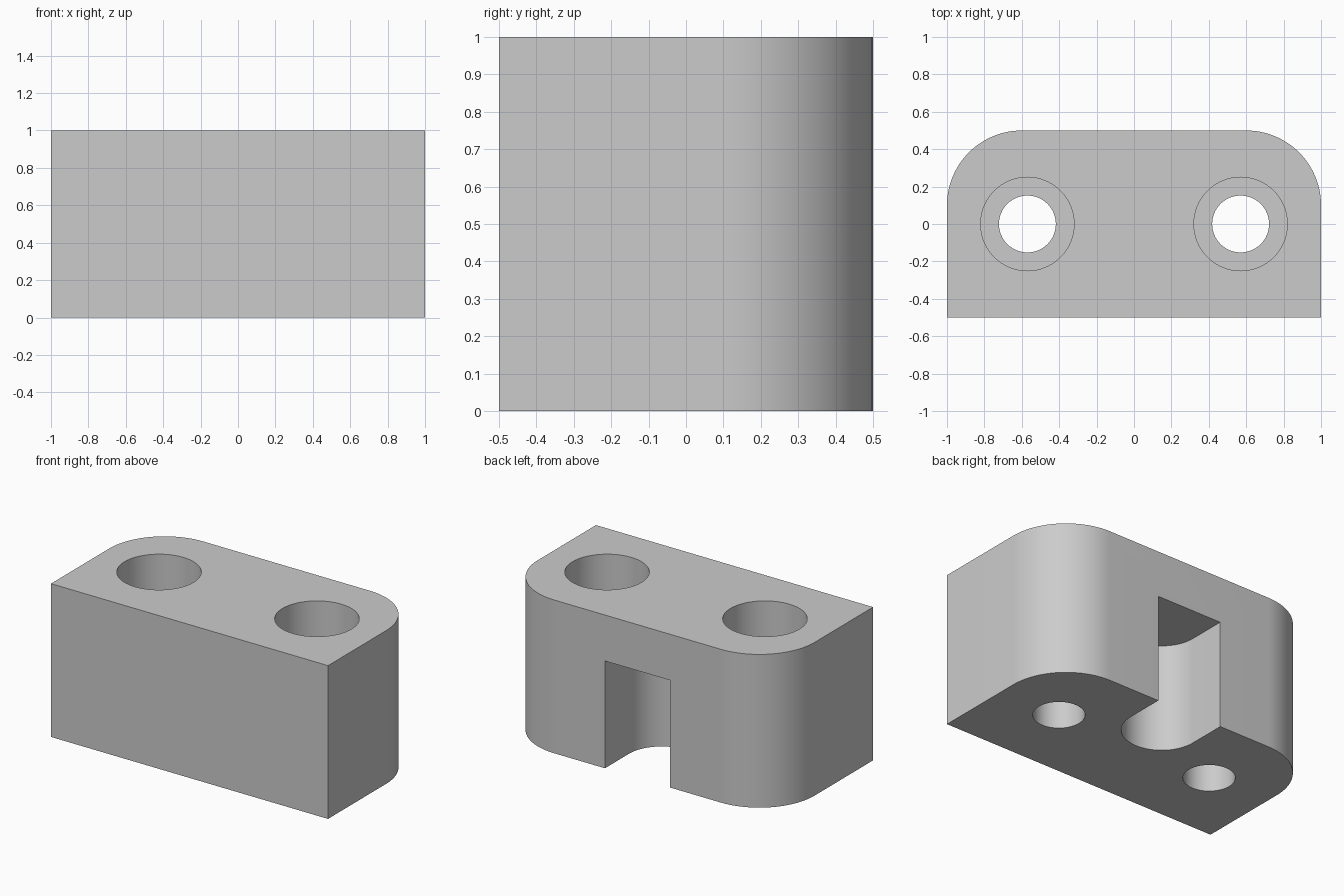
import bpy
import bmesh
from math import cos, sin, pi, radians

default_cube = bpy.data.objects.get("Cube")
if default_cube:
    bpy.data.objects.remove(default_cube, do_unlink=True)

grey = bpy.data.materials.new("light grey")
grey.use_nodes = True
grey.diffuse_color = (0.6, 0.6, 0.6, 1)
grey.node_tree.nodes["Principled BSDF"].inputs["Base Color"].default_value = (0.6, 0.6, 0.6, 1)


def arc(cx, cy, r, start, end, steps):
    """Points along an arc, angles in degrees."""
    angles = [radians(start + (end - start) * i / steps) for i in range(steps + 1)]
    return [(cx + r * cos(a), cy + r * sin(a)) for a in angles]


def prism(name, outline, z0, z1):
    """Extrude a closed plan outline between two heights."""
    bm = bmesh.new()
    face = bm.faces.new([bm.verts.new((x, y, z0)) for x, y in outline])
    result = bmesh.ops.extrude_face_region(bm, geom=[face])
    verts = [v for v in result["geom"] if isinstance(v, bmesh.types.BMVert)]
    bmesh.ops.translate(bm, verts=verts, vec=(0, 0, z1 - z0))
    bmesh.ops.recalc_face_normals(bm, faces=bm.faces)
    mesh = bpy.data.meshes.new(name)
    bm.to_mesh(mesh)
    bm.free()
    mesh.materials.append(grey)
    obj = bpy.data.objects.new(name, mesh)
    bpy.context.collection.objects.link(obj)
    return obj


def cut(target, cutter):
    """Subtract a cutter from the target, then discard it."""
    bpy.context.view_layer.objects.active = target
    mod = target.modifiers.new("cut", "BOOLEAN")
    mod.operation = "DIFFERENCE"
    mod.solver = "EXACT"
    mod.object = cutter
    bpy.ops.object.modifier_apply(modifier=mod.name)
    bpy.data.objects.remove(cutter, do_unlink=True)


# Block with two rounded back corners
R = 0.4
outline = [(-1, -0.5), (1, -0.5)]
outline += arc(1 - R, 0.5 - R, R, 0, 90, 24)
outline += arc(R - 1, 0.5 - R, R, 90, 180, 24)
block = prism("mounting_block", outline, 0, 1)

# Stepped screw holes: narrow through hole and wide counterbore
for x in (-0.57, 0.57):
    for radius, bottom in ((0.152, -0.1), (0.25, 0.5)):
        circle = arc(x, 0, radius, 0, 360, 64)[:-1]
        cut(block, prism("hole_cutter", circle, bottom, 1.1))

# Round-ended slot, open at the back and the underside
W = 0.235
slot = [(W, 0.6)] + arc(0, 0.25, W, 0, -180, 48) + [(-W, 0.6)]
cut(block, prism("slot_cutter", slot, -0.1, 0.7))

# Smooth curved walls, crisp edges
bpy.ops.object.select_all(action="DESELECT")
block.select_set(True)
bpy.context.view_layer.objects.active = block
bpy.ops.object.shade_smooth_by_angle(angle=radians(30))
